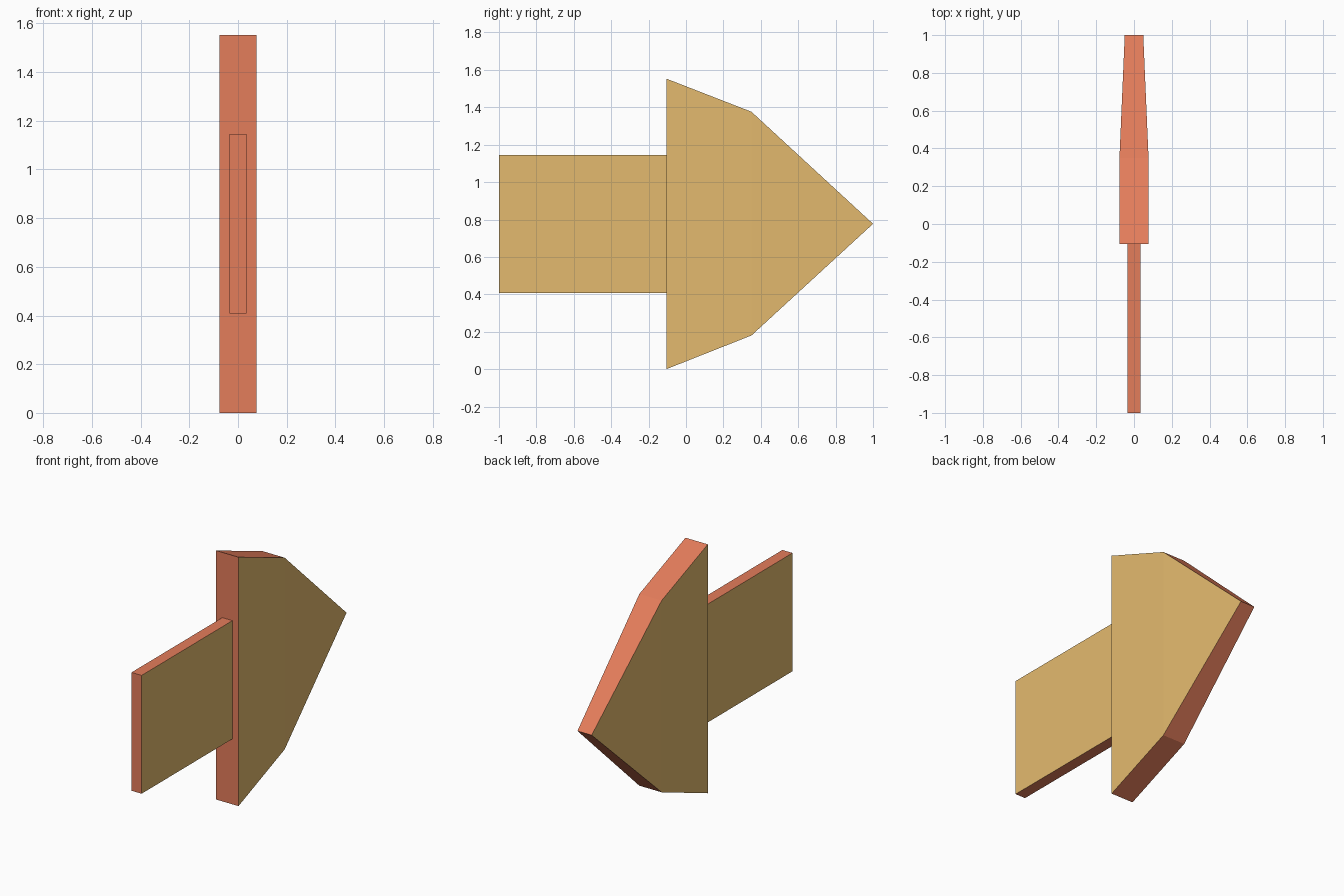
import bpy, bmesh

if "Cube" in bpy.data.objects:
    bpy.data.objects.remove(bpy.data.objects["Cube"])


def material(name, hex_rgb):
    def lin(c):
        c /= 255
        return c / 12.92 if c <= 0.04045 else ((c + 0.055) / 1.055) ** 2.4
    m = bpy.data.materials.new(name)
    m.diffuse_color = (*[lin(int(hex_rgb[i:i + 2], 16)) for i in (0, 2, 4)], 1)
    m.use_nodes = True
    m.node_tree.nodes["Principled BSDF"].inputs["Base Color"].default_value = m.diffuse_color
    return m


EDGE = material("orange edge", "E47D5B")
FACE = material("tan face", "E4BA6E")


def slab(name, profile, panels):
    """Profile of (y, z, half thickness); panels split each side into flat faces."""
    bm = bmesh.new()
    left = [bm.verts.new((-t, y, z)) for y, z, t in profile]
    right = [bm.verts.new((t, y, z)) for y, z, t in profile]
    for p in panels:
        bm.faces.new([right[i] for i in p])
        bm.faces.new([left[i] for i in reversed(p)])
    n = len(profile)
    for i in range(n):
        j = (i + 1) % n
        bm.faces.new((left[i], left[j], right[j], right[i]))
    bmesh.ops.recalc_face_normals(bm, faces=bm.faces)
    # broad sides are tan, the rim is orange
    for f in bm.faces:
        f.material_index = 1 if abs(f.normal.x) > 0.7 else 0
    me = bpy.data.meshes.new(name)
    bm.to_mesh(me)
    bm.free()
    me.materials.append(EDGE)
    me.materials.append(FACE)
    ob = bpy.data.objects.new(name, me)
    bpy.context.collection.objects.link(ob)
    return ob


BACK = -0.105

# Arrow head: thick at the back, thinning towards the tip
slab("arrow_head",
     [(BACK, 0.0, 0.077), (0.35, 0.18, 0.077), (1.0, 0.777, 0.049),
      (0.35, 1.376, 0.077), (BACK, 1.553, 0.077)],
     [(0, 1, 3, 4), (1, 2, 3)])

# Arrow shaft: thin flat board
slab("arrow_shaft",
     [(-1.0, 0.408, 0.035), (BACK, 0.408, 0.035),
      (BACK, 1.146, 0.035), (-1.0, 1.146, 0.035)],
     [(0, 1, 2, 3)])
